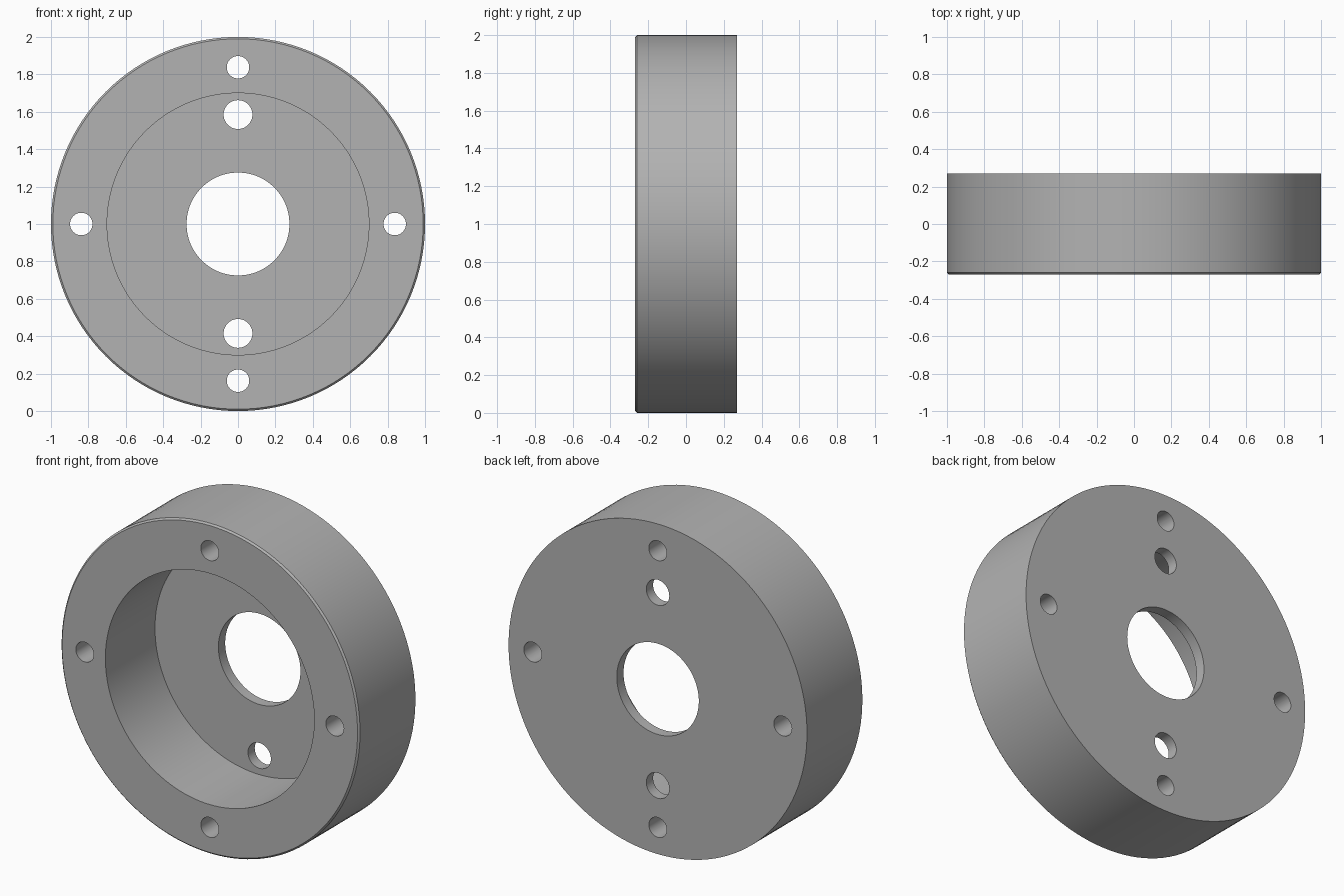
import bpy, bmesh, math
from mathutils import Matrix, Vector

if "Cube" in bpy.data.objects:
    bpy.data.objects.remove(bpy.data.objects["Cube"])

SEGMENTS = 128
HALF = 0.27       # half the thickness
FLOOR = 0.205     # y of the recess floor
BEVEL = 0.01

grey = bpy.data.materials.new("plain grey")
grey.use_nodes = True
grey.diffuse_color = (0.45, 0.45, 0.45, 1)
grey.node_tree.nodes["Principled BSDF"].inputs["Base Color"].default_value = grey.diffuse_color


def add_object(name, bm):
    mesh = bpy.data.meshes.new(name)
    bm.to_mesh(mesh)
    bm.free()
    obj = bpy.data.objects.new(name, mesh)
    bpy.context.collection.objects.link(obj)
    return obj


# Cup with its bore: closed (radius, y) profile turned about the y axis
profile = [(0.275, HALF), (1, HALF), (1, BEVEL - HALF), (1 - BEVEL, -HALF),
           (0.7, -HALF), (0.7, FLOOR), (0.275, FLOOR)]
bm = bmesh.new()
verts = [bm.verts.new((r, y, 1)) for r, y in profile]
edges = [bm.edges.new((a, b)) for a, b in zip(verts, verts[1:] + verts[:1])]
bmesh.ops.spin(bm, geom=verts + edges, cent=(0, 0, 1), axis=(0, 1, 0),
               angle=math.tau, steps=SEGMENTS, use_merge=True)
bmesh.ops.remove_doubles(bm, verts=bm.verts, dist=1e-5)
bmesh.ops.recalc_face_normals(bm, faces=bm.faces)
flange = add_object("flange_cup", bm)
flange.data.materials.append(grey)

# Drills: four rim holes and two floor holes
bm = bmesh.new()
holes = [(0.838, 0.06, i * math.pi / 2) for i in range(4)]
holes += [(0.585, 0.077, math.pi / 2), (0.585, 0.077, -math.pi / 2)]
for distance, radius, angle in holes:
    centre = Vector((distance * math.cos(angle), 0, 1 + distance * math.sin(angle)))
    bmesh.ops.create_cone(bm, cap_ends=True, segments=48, radius1=radius, radius2=radius, depth=1,
                          matrix=Matrix.Translation(centre) @ Matrix.Rotation(math.pi / 2, 4, "X"))
drills = add_object("hole_drills", bm)
drills.data.materials.append(grey)
drills.hide_render = True

# Cut the holes, then discard the drills
cut = flange.modifiers.new("holes", "BOOLEAN")
cut.operation = "DIFFERENCE"
cut.solver = "EXACT"
cut.object = drills
bpy.ops.object.select_all(action="DESELECT")
bpy.context.view_layer.objects.active = flange
flange.select_set(True)
bpy.ops.object.modifier_apply(modifier=cut.name)
bpy.data.objects.remove(drills)

bpy.ops.object.shade_smooth_by_angle(angle=math.radians(30))
